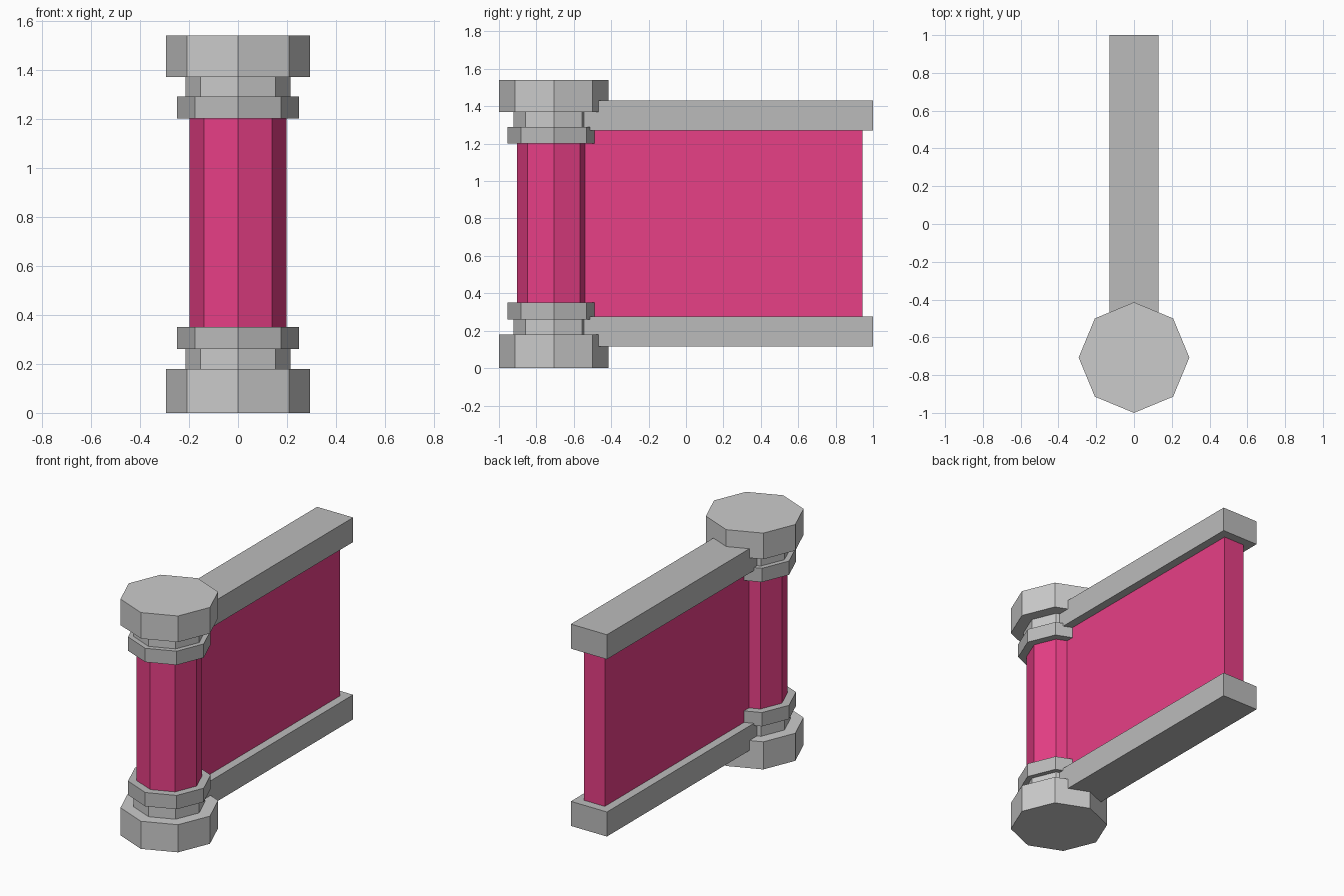
import bpy, bmesh, math
from mathutils import Matrix

if "Cube" in bpy.data.objects:
    bpy.data.objects.remove(bpy.data.objects["Cube"])

PILLAR_Y = -0.707


def material(name, rgb):
    m = bpy.data.materials.new(name)
    m.diffuse_color = (*rgb, 1)
    m.use_nodes = True
    m.node_tree.nodes["Principled BSDF"].inputs["Base Color"].default_value = m.diffuse_color
    return m


red = material("red_panel", (0.8, 0.05, 0.24))
dark = material("dark_grey", (0.5, 0.5, 0.5))


def finish(name, bm, mat):
    me = bpy.data.meshes.new(name)
    bm.to_mesh(me)
    bm.free()
    if mat:
        me.materials.append(mat)
    ob = bpy.data.objects.new(name, me)
    bpy.context.collection.objects.link(ob)
    return ob


def octagon(name, r, z0, z1, mat=None):
    bm = bmesh.new()
    place = Matrix.Translation((0, PILLAR_Y, (z0 + z1) / 2))
    bmesh.ops.create_cone(bm, cap_ends=True, segments=8, radius1=r, radius2=r,
                          depth=z1 - z0, matrix=place)
    ob = finish(name, bm, mat)
    # corners must point along x and y
    return ob


def box(name, half_x, y0, y1, z0, z1, mat):
    bm = bmesh.new()
    place = (Matrix.Translation((0, (y0 + y1) / 2, (z0 + z1) / 2))
             @ Matrix.Diagonal((2 * half_x, y1 - y0, z1 - z0, 1)))
    bmesh.ops.create_cube(bm, size=1, matrix=place)
    return finish(name, bm, mat)


# Octagonal end pillar, stacked from the ground up
octagon("pillar_base", 0.293, 0.0, 0.18)
octagon("lower_neck", 0.215, 0.18, 0.26)
octagon("lower_ring", 0.248, 0.26, 0.35, dark)
octagon("pillar_shaft", 0.197, 0.35, 1.20, red)
octagon("upper_ring", 0.248, 1.20, 1.29, dark)
octagon("upper_neck", 0.215, 1.29, 1.37)
octagon("pillar_cap", 0.293, 1.37, 1.54)

# Wall panel between two rails, running back from the pillar
box("wall_panel", 0.075, PILLAR_Y, 0.943, 0.275, 1.27, red)
box("lower_rail", 0.13, PILLAR_Y, 1.0, 0.115, 0.275, dark)
box("upper_rail", 0.13, PILLAR_Y, 1.0, 1.27, 1.43, dark)
